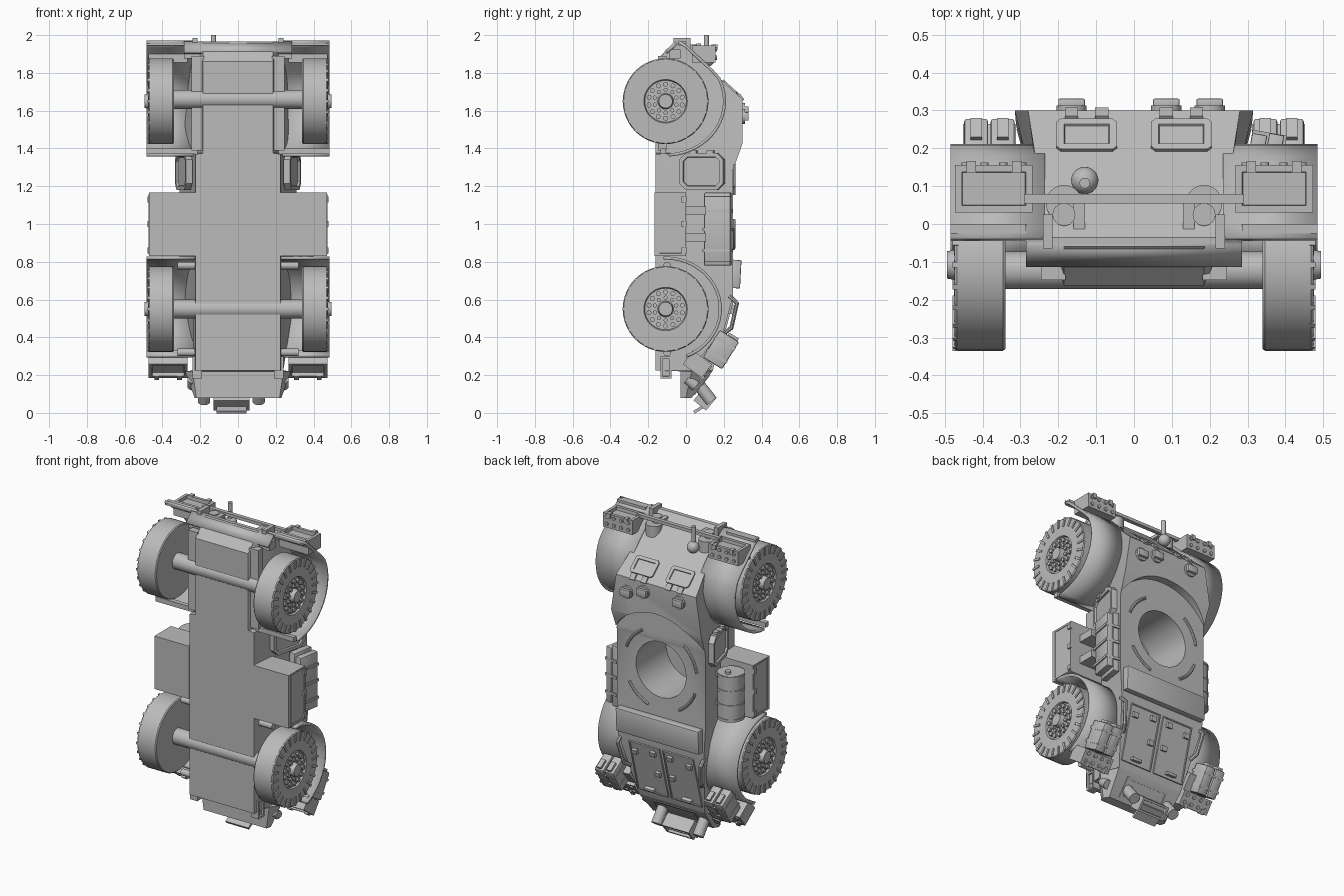
import bpy, bmesh, math
from mathutils import Matrix, Vector

cube = bpy.data.objects.get("Cube")
if cube:
    bpy.data.objects.remove(cube, do_unlink=True)

GREY = bpy.data.materials.new("plain grey")
GREY.use_nodes = True
GREY.diffuse_color = (0.5, 0.5, 0.5, 1)
GREY.node_tree.nodes["Principled BSDF"].inputs["Base Color"].default_value = (0.5, 0.5, 0.5, 1)
SIDES = (("left", 1), ("right", -1))
AXIS = {"x": Matrix.Rotation(math.pi / 2, 4, "Y"), "y": Matrix.Rotation(-math.pi / 2, 4, "X"),
        "z": Matrix.Identity(4)}


def finish(name, bm):
    bmesh.ops.recalc_face_normals(bm, faces=bm.faces)
    mesh = bpy.data.meshes.new(name)
    bm.to_mesh(mesh)
    bm.free()
    mesh.materials.append(GREY)
    obj = bpy.data.objects.new(name, mesh)
    bpy.context.collection.objects.link(obj)
    return obj


def place(loc, tilt=0, roll=0):
    return (Matrix.Translation(loc) @ Matrix.Rotation(math.radians(roll), 4, "Z")
            @ Matrix.Rotation(math.radians(tilt), 4, "X"))


def add_box(bm, mat, size):
    bmesh.ops.create_cube(bm, size=1, matrix=mat @ Matrix.Diagonal((*size, 1)))


def add_cyl(bm, mat, r, depth, axis="x", n=24):
    bmesh.ops.create_cone(bm, cap_ends=True, segments=n, radius1=r, radius2=r, depth=depth, matrix=mat @ AXIS[axis])


def box(name, loc, size, tilt=0, roll=0, bevel=0):
    bm = bmesh.new()
    add_box(bm, place(loc, tilt, roll), size)
    if bevel:
        bmesh.ops.bevel(bm, geom=bm.edges[:], offset=bevel, segments=2, affect="EDGES", profile=0.5)
    return finish(name, bm)


def cyl(name, loc, r, depth, axis="x", tilt=0, n=32):
    bm = bmesh.new()
    add_cyl(bm, place(loc, tilt), r, depth, axis, n)
    return finish(name, bm)


def tray(name, loc, size, face, tilt=0, roll=0, rim=0.015, deep=0.012, corner=0):
    """Box with chamfered corners and one face framed and sunk, chosen by its local direction."""
    bm = bmesh.new()
    add_box(bm, Matrix.Identity(4), size)
    face = Vector(face)
    if corner:
        along = [e for e in bm.edges if abs((e.verts[0].co - e.verts[1].co).normalized().dot(face)) > 0.9]
        bmesh.ops.bevel(bm, geom=along, offset=corner, segments=1, affect="EDGES")
    bm.normal_update()
    f = max(bm.faces, key=lambda q: q.normal.dot(face))
    bmesh.ops.inset_region(bm, faces=[f], thickness=rim)
    bmesh.ops.inset_region(bm, faces=[f], thickness=0.002)
    bmesh.ops.translate(bm, verts=f.verts[:], vec=-face * deep)
    bm.transform(place(loc, tilt, roll))
    return finish(name, bm)


def tube(name, pts, r):
    cu = bpy.data.curves.new(name, "CURVE")
    cu.dimensions = "3D"
    cu.bevel_depth, cu.bevel_resolution, cu.use_fill_caps = r, 2, True
    sp = cu.splines.new("POLY")
    sp.points.add(len(pts) - 1)
    for p, q in zip(sp.points, pts):
        p.co = (*q, 1)
    cu.materials.append(GREY)
    obj = bpy.data.objects.new(name, cu)
    bpy.context.collection.objects.link(obj)
    bpy.ops.object.select_all(action="DESELECT")
    obj.select_set(True)
    bpy.context.view_layer.objects.active = obj
    bpy.ops.object.convert(target="MESH")


def strip(name, path, x0, x1, thick):
    """Thick sheet following a (y, z) path."""
    bm = bmesh.new()
    rows = [[bm.verts.new((x, y, z)) for x in (x0, x1)] for y, z in path]
    for a, b in zip(rows, rows[1:]):
        bm.faces.new((a[0], a[1], b[1], b[0]))
    mod = finish(name, bm).modifiers.new("thickness", "SOLIDIFY")
    mod.thickness, mod.offset = thick, 0


def cut(target, cutter):
    mod = target.modifiers.new("cut", "BOOLEAN")
    mod.operation, mod.object, mod.solver = "DIFFERENCE", cutter, "EXACT"
    bpy.context.view_layer.objects.active = target
    bpy.ops.object.modifier_apply(modifier=mod.name)
    bpy.data.objects.remove(cutter, do_unlink=True)


# Hull: loft of six-sided sections: z, then (half width, y) for belly, waist and deck
BELLY = (0.225, -0.162)
NOSE = (0.185, -0.162)
WAIST = (0.235, -0.03)
SECTIONS = [
    (0.08, (0.22, -0.03), (0.23, 0.0), (0.21, 0.03)),
    (0.22, (0.24, -0.03), (0.28, 0.03), (0.23, 0.14)),
    (0.225, BELLY, (0.24, 0.0), (0.23, 0.142)),
    (0.62, BELLY, WAIST, (0.3, 0.25)),
    (0.8, BELLY, WAIST, (0.31, 0.25)),
    (1.29, BELLY, WAIST, (0.31, 0.25)),
    (1.37, BELLY, WAIST, (0.313, 0.279)),
    (1.375, NOSE, WAIST, (0.313, 0.281)),
    (1.43, NOSE, WAIST, (0.315, 0.3)),
    (1.66, NOSE, WAIST, (0.28, 0.3)),
    (1.86, NOSE, WAIST, (0.245, 0.08)),
    (1.965, (0.185, -0.06), (0.235, -0.05), (0.24, -0.035))]
bm = bmesh.new()
loops = []
for z, *half in SECTIONS:
    ring = half + [(-w, y) for w, y in reversed(half)]
    loops.append([bm.verts.new((w, y, z)) for w, y in ring])
for a, b in zip(loops, loops[1:]):
    for i in range(6):
        j = (i + 1) % 6
        bm.faces.new((a[i], a[j], b[j], b[i]))
bm.faces.new(loops[0])
bm.faces.new(loops[-1])
hull = finish("hull", bm)
RING_Z = 1.11
cut(hull, cyl("ring_cutter", (0, 0.2, RING_Z), 0.175, 0.5, "y", n=64))
cut(hull, cyl("clearance_cutter", (0, 0.351, RING_Z), 0.37, 0.2, "y", n=64))
for start in (20, 130, 200, 290):
    arc = [math.radians(start + 5 * i) for i in range(9)]
    tube("ring_guard", [(0.255 * math.cos(a), 0.252, RING_Z + 0.255 * math.sin(a)) for a in arc], 0.009)
strip("nose_plate", [(-0.107, 1.907), (-0.05, 1.96)], -0.285, 0.285, 0.02)
box("nose_beam", (0, -0.06, 1.9), (0.57, 0.06, 0.05))


# Wheels with fine tread bars and hub bolts
TYRE = [(0, 0.34), (0.222, 0.34), (0.227, 0.346), (0.227, 0.468), (0.222, 0.474), (0.115, 0.474),
        (0.11, 0.462), (0.042, 0.462), (0.036, 0.494), (0, 0.494)]


def wheel(name, s, y, z):
    bm = bmesh.new()
    vs = [bm.verts.new((x, 0, r)) for r, x in TYRE]
    es = [bm.edges.new(p) for p in zip(vs, vs[1:])]
    bmesh.ops.spin(bm, geom=vs + es, cent=(0, 0, 0), axis=(1, 0, 0), angle=2 * math.pi, steps=48)
    bmesh.ops.remove_doubles(bm, verts=bm.verts[:], dist=0.0005)
    for i in range(24):
        turn = Matrix.Rotation(math.pi * i / 12, 4, "X")
        add_box(bm, turn @ place((0.471, 0, 0.2)), (0.016, 0.014, 0.054))
    for count, r, size in ((14, 0.09, 0.013), (10, 0.06, 0.011)):
        for i in range(count):
            turn = Matrix.Rotation(2 * math.pi * i / count, 4, "X")
            add_cyl(bm, turn @ place((0.465, 0, r)), size, 0.022, n=10)
    bm.transform(Matrix.Translation((0, y, z)) @ Matrix.Diagonal((s, 1, 1, 1)))
    finish(name, bm)


for end, z in (("front", 1.66), ("rear", 0.55)):
    cyl(end + "_axle", (0, -0.122, z), 0.05, 0.7)
    for side, s in SIDES:
        wheel(f"{end}_{side}_wheel", s, -0.108, 1.65 if end == "front" else z)

# Fender paths
front_path = [(-0.04, 1.965), (0.0, 1.94), (0.14, 1.81)]
front_path += [(-0.108 + 0.312 * math.cos(a), 1.65 + 0.285 * math.sin(a))
               for a in [math.radians(25 - 8 * i) for i in range(15)]]
rear_path = [(-0.108 + 0.29 * math.cos(a), 0.55 + 0.27 * math.sin(a))
             for a in [math.radians(92 - 8 * i) for i in range(21)]]

for side, s in SIDES:
    strip(side + "_front_fender", front_path, s * 0.235, s * 0.485, 0.016)
    strip(side + "_rear_fender", rear_path, s * 0.22, s * 0.485, 0.016)
    box(side + "_front_fender_lip", (s * 0.385, -0.02, 1.955), (0.2, 0.04, 0.02))
    box(side + "_front_mud_strip", (s * 0.35, -0.12, 1.385), (0.27, 0.03, 0.03))
    # Chassis rails, brackets and links under the hull
    box(side + "_front_rail", (s * 0.213, -0.125, 1.64), (0.065, 0.045, 0.5))
    for z in (0.32, 0.78):
        cyl(side + "_suspension_link", (s * 0.26, -0.1, z), 0.02, 0.12)
    tray(side + "_rear_bracket", (s * 0.215, -0.107, 0.24), (0.05, 0.058, 0.115), (s, 0, 0), rim=0.016)
    box(side + "_tow_post", (s * 0.228, -0.02, 1.955), (0.026, 0.09, 0.06))
    # Headlights and the guard bar's uprights
    cyl(side + "_headlight", (s * 0.185, 0.055, 1.88), 0.048, 0.07, "z")
    cyl(side + "_headlight_lens", (s * 0.185, 0.025, 1.93), 0.03, 0.04, "z")
    box(side + "_bar_upright", (s * 0.145, 0.01, 1.935), (0.03, 0.1, 0.02))
    # Matching light boxes on the front fender and, tilted, on the rear one
    for end, at, facing, tilt in (("front", (s * 0.37, 0.093, 1.9), 1, 0), ("rear", (s * 0.37, 0.06, 0.258), -1, -36)):
        frame = place(at, tilt)
        tray(f"{side}_{end}_light_box", at, (0.205, 0.125, 0.09), (0, 0, facing), tilt, rim=0.026, deep=0.02)
        for i in range(4):
            for h in (-0.02, 0.024):
                cyl("box_stud", frame @ Vector((0.05 * i - 0.075, 0.064, h)), 0.011, 0.012, "y", tilt, n=12)
        for x in (-0.06, 0.06):
            box("box_hinge", frame @ Vector((x, 0.058, facing * 0.036)), (0.025, 0.03, 0.03), tilt)
    # Side storage box with latches
    box(side + "_storage_box", (s * 0.348, -0.083, 0.998), (0.244, 0.165, 0.335))
    tray(side + "_storage_lid", (s * 0.467, -0.075, 0.998), (0.012, 0.145, 0.32), (s, 0, 0), rim=0.01, deep=0.005)
    for z in (0.86, 1.0, 1.13):
        box("storage_latch", (s * 0.474, -0.01, z), (0.012, 0.025, 0.03))
    # Side door on the flared wall
    tray(side + "_door", (s * 0.288, 0.085, 1.278), (0.035, 0.24, 0.195), (s, 0, 0), roll=-14 * s, rim=0.022,
         corner=0.035)
    for y in (0.04, 0.13):
        box("door_hinge", (s * (0.275 + y * 0.2), y, 1.378), (0.03, 0.035, 0.022), roll=-14 * s)
    # Two fuel cans behind the rear light box
    box(side + "_rack_arm", (s * 0.3, 0.12, 0.31), (0.06, 0.05, 0.14), tilt=-38)
    for x in (0.347, 0.417):
        can = place((s * x, 0.185, 0.335), -32)
        box(side + "_fuel_can", can.translation, (0.064, 0.12, 0.17), tilt=-32, bevel=0.008)
        for h in (-0.04, 0.04):
            box("can_strap", can @ Vector((0, 0, h)), (0.07, 0.126, 0.015), tilt=-32)
        box("can_handle", can @ Vector((0, 0.02, 0.09)), (0.03, 0.06, 0.02), tilt=-32)
    # Engine deck doors following the tail slope
    tray(side + "_engine_door", (s * 0.118, 0.199, 0.435), (0.215, 0.02, 0.35), (0, 1, 0), tilt=-15,
         rim=0.01, deep=0.005)
    for x, z in ((0.06, 0.56), (0.19, 0.54), (0.05, 0.42)):
        box("engine_hinge", (s * x, 0.143 + 0.27 * (z - 0.2), z), (0.035, 0.03, 0.03), tilt=-15)
    box("engine_handle", (s * 0.13, 0.175, 0.29), (0.07, 0.03, 0.02), tilt=-15, bevel=0.006)
    tube(side + "_deck_handle", [(s * x, y, z) for x, y, z in
         ((0.25, 0.2, 0.42), (0.27, 0.24, 0.45), (0.29, 0.27, 0.58), (0.29, 0.23, 0.62))], 0.012)
    cyl(side + "_tail_light", (s * 0.24, 0.03, 0.16), 0.028, 0.06, "y", tilt=-40)
for x in (-0.18, 0.11):
    cyl("tail_pipe", (x, 0.09, 0.12), 0.033, 0.15, "z", tilt=38)

# Driver hatches on the glacis, periscopes behind them
for side, s in SIDES:
    tray(side + "_hatch", (s * 0.125, 0.232, 1.722), (0.16, 0.018, 0.11), (0, 1, 0), tilt=47.6, rim=0.022,
         deep=0.006, corner=0.012)
    for x in (0.085, 0.165):
        box("hatch_hinge", (s * x, 0.286, 1.668), (0.035, 0.026, 0.04), tilt=35)
for x, z in ((-0.165, 1.6), (0.085, 1.6), (0.2, 1.57)):
    cyl("periscope_base", (x, 0.303, z), 0.04, 0.02, "y")
    box("periscope", (x, 0.318, z), (0.07, 0.026, 0.045), bevel=0.004)

# Nose fittings: guard bar, ball mount and post
box("guard_bar", (0, 0.067, 1.945), (0.58, 0.025, 0.02))
bm = bmesh.new()
bmesh.ops.create_uvsphere(bm, u_segments=24, v_segments=16, radius=0.036, matrix=place((-0.13, 0.115, 1.87)))
finish("ball_mount", bm)
cyl("post", (-0.13, 0.108, 1.94), 0.014, 0.12, "z")

# Raised plate across the deck
box("deck_plate", (0, 0.265, 0.735), (0.58, 0.05, 0.15), tilt=-3, bevel=0.006)

# Rear plate and tail box
tray("tail_plate", (0, 0.075, 0.155), (0.3, 0.03, 0.13), (0, 1, 0), tilt=-38, rim=0.02)
tray("tail_box", (-0.035, 0.1, 0.072), (0.19, 0.085, 0.085), (0, 1, 0), tilt=-40, rim=0.018, deep=0.02)
box("tail_step", (-0.035, 0.085, 0.03), (0.16, 0.1, 0.016), tilt=32)

# Panel stack strapped to the left side
for i, h in enumerate((0.385, 0.35)):
    box("side_panel", (0.32 + 0.045 * i, 0.168, 0.973), (0.04, 0.14, h), roll=-10, bevel=0.004)
for z in (0.86, 0.97, 1.07):
    box("panel_strap", (0.346, 0.168, z), (0.092, 0.148, 0.016), roll=-10)
for z in (0.93, 1.07):
    box("panel_bracket", (0.34, 0.05, z), (0.13, 0.11, 0.045))

# Barrel on the right side
cyl("barrel", (-0.378, 0.09, 0.995), 0.077, 0.29, "z")
for z in (0.86, 0.95, 1.04, 1.13):
    cyl("barrel_hoop", (-0.378, 0.09, z), 0.081, 0.016, "z")
cyl("barrel_cap", (-0.378, 0.12, 1.145), 0.018, 0.02, "z", n=16)
for z in (0.91, 1.09):
    box("barrel_bracket", (-0.3, 0.05, z), (0.1, 0.06, 0.03))

# Smooth round parts, keep hard edges
bpy.ops.object.select_all(action="DESELECT")
for obj in bpy.context.scene.objects:
    if obj.type == "MESH":
        obj.select_set(True)
        bpy.context.view_layer.objects.active = obj
bpy.ops.object.shade_smooth_by_angle(angle=math.radians(30))
